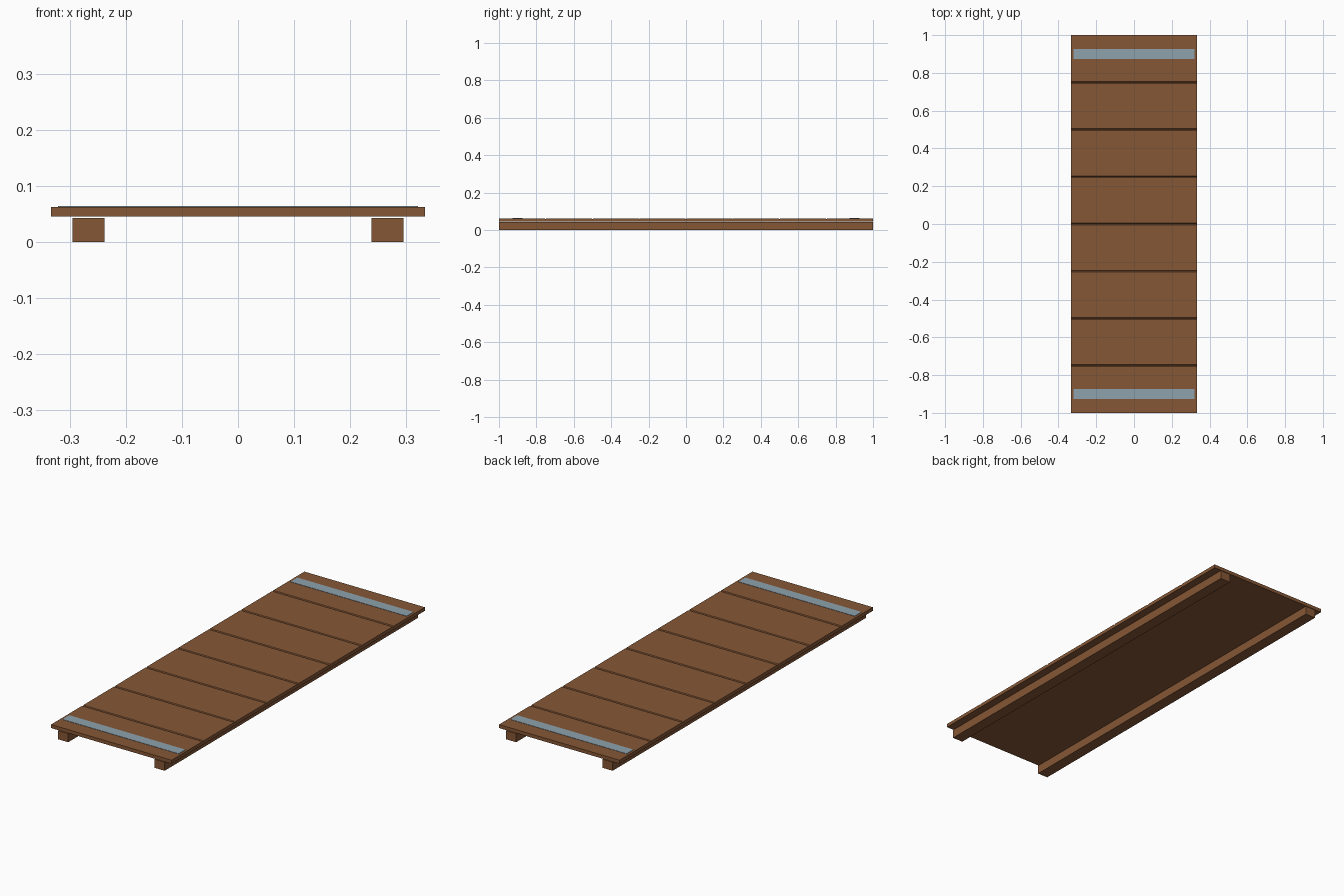
import bpy, bmesh

if "Cube" in bpy.data.objects:
    bpy.data.objects.remove(bpy.data.objects["Cube"])

def material(name, rgb):
    m = bpy.data.materials.new(name)
    m.diffuse_color = (*rgb, 1)
    m.use_nodes = True
    m.node_tree.nodes["Principled BSDF"].inputs["Base Color"].default_value = m.diffuse_color
    return m

wood = material("brown wood", (0.235, 0.095, 0.036))
metal = material("blue grey metal", (0.27, 0.36, 0.42))

def add_object(name, bm, mat):
    bmesh.ops.recalc_face_normals(bm, faces=bm.faces)
    me = bpy.data.meshes.new(name)
    bm.to_mesh(me)
    bm.free()
    me.materials.append(mat)
    ob = bpy.data.objects.new(name, me)
    bpy.context.collection.objects.link(ob)

def box(name, lo, hi, mat):
    bm = bmesh.new()
    bmesh.ops.create_cube(bm, size=1)
    for v in bm.verts:
        v.co = [(a + b) / 2 + c * (b - a) for a, b, c in zip(lo, hi, v.co)]
    add_object(name, bm, mat)

# plank deck: eight boards meeting at chamfered seams
BOTTOM, TOP, HALF = 0.0455, 0.063, 0.333
CH_W, CH_D = 0.005, 0.005
for i in range(8):
    y0, y1 = -1 + i * 0.25, -0.75 + i * 0.25
    prof = [(y0, BOTTOM), (y1, BOTTOM)]
    prof += [(y1, TOP)] if i == 7 else [(y1, TOP - CH_D), (y1 - CH_W, TOP)]
    prof += [(y0, TOP)] if i == 0 else [(y0 + CH_W, TOP), (y0, TOP - CH_D)]
    bm = bmesh.new()
    face = bm.faces.new([bm.verts.new((-HALF, y, z)) for y, z in prof])
    ext = bmesh.ops.extrude_face_region(bm, geom=[face], use_keep_orig=True)
    for v in ext["geom"]:
        if isinstance(v, bmesh.types.BMVert):
            v.co.x = HALF
    add_object(f"deck_board_{i + 1}", bm, wood)

# long support rails and end metal strips
for s, side, end in ((-1, "left", "front"), (1, "right", "back")):
    xs = sorted((s * 0.238, s * 0.295))
    box(f"{side}_rail", (xs[0], -1, 0), (xs[1], 1, 0.043), wood)
    ys = sorted((s * 0.873, s * 0.927))
    box(f"{end}_metal_strip", (-0.321, ys[0], 0.0615), (0.321, ys[1], 0.0645), metal)
